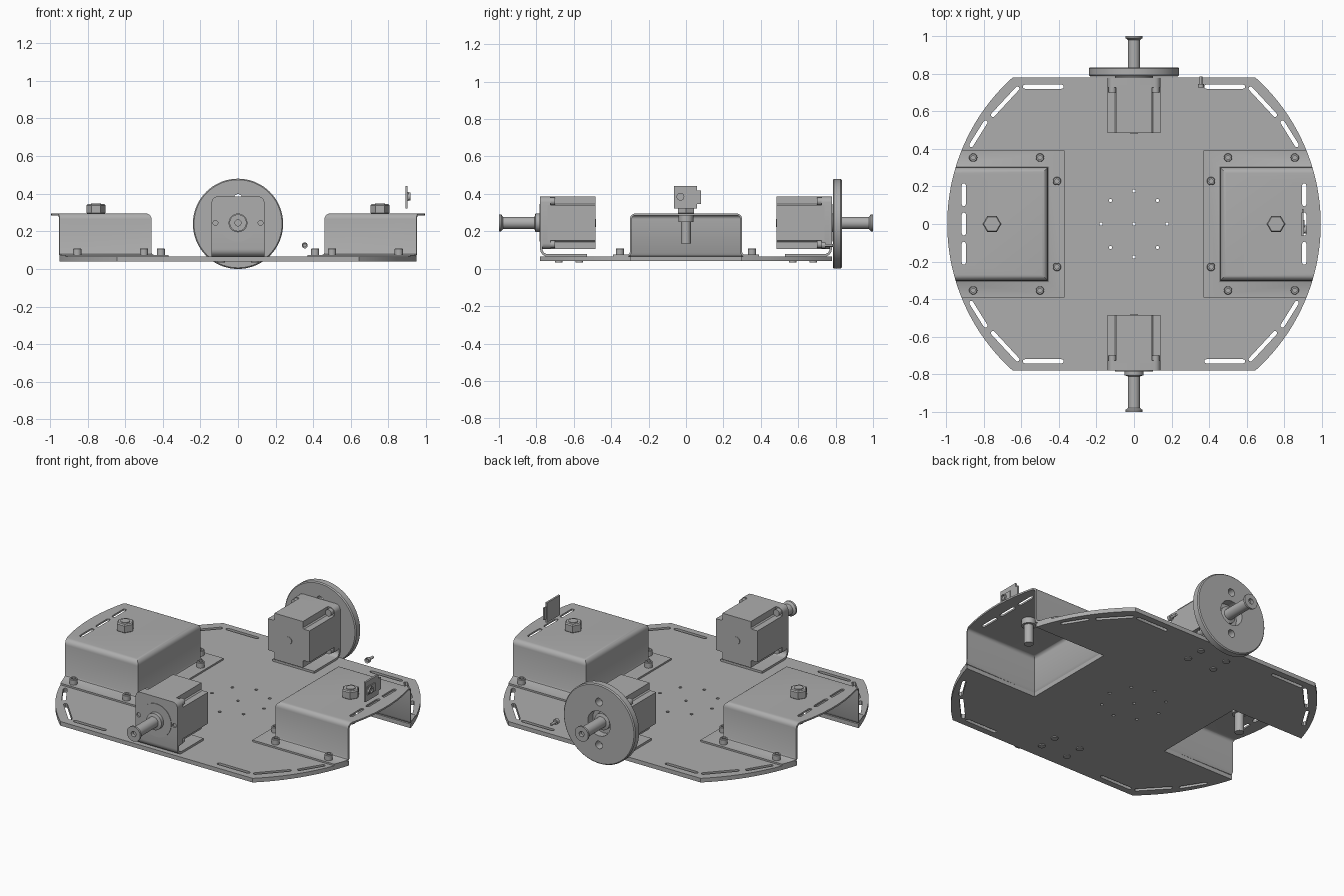
import bpy, bmesh
from math import sin, cos, pi, asin

if "Cube" in bpy.data.objects:
    bpy.data.objects.remove(bpy.data.objects["Cube"])

grey = bpy.data.materials.new("brushed grey metal")
grey.use_nodes = True
shade = (0.42, 0.42, 0.42, 1)
grey.diffuse_color = shade
grey.node_tree.nodes["Principled BSDF"].inputs["Base Color"].default_value = shade

AXES = {"x": lambda u, v, w: (w, u, v),
        "y": lambda u, v, w: (u, w, v),
        "z": lambda u, v, w: (u, v, w)}
made = []


def finish(name, bm):
    mesh = bpy.data.meshes.new(name)
    bm.to_mesh(mesh)
    bm.free()
    mesh.materials.append(grey)
    obj = bpy.data.objects.new(name, mesh)
    bpy.context.collection.objects.link(obj)
    made.append(obj)
    return obj


def build(name, *solids):
    """Loft each solid (a list of rings) into a closed shell."""
    bm = bmesh.new()
    for rings in solids:
        loops = [[bm.verts.new(p) for p in ring] for ring in rings]
        n = len(loops[0])
        for a, b in zip(loops, loops[1:]):
            for i in range(n):
                j = (i + 1) % n
                bm.faces.new((a[i], a[j], b[j], b[i]))
        bm.faces.new(loops[0])
        bm.faces.new(loops[-1])
    bmesh.ops.recalc_face_normals(bm, faces=bm.faces)
    return finish(name, bm)


def prism(pts, w0, w1, axis="z"):
    return [[AXES[axis](u, v, w) for u, v in pts] for w in (w0, w1)]


def lathe(profile, centre, axis="z", sides=32):
    cu, cv = centre
    return [[AXES[axis](cu + r * cos(2 * pi * i / sides), cv + r * sin(2 * pi * i / sides), w)
             for i in range(sides)] for r, w in profile]


def rod(r, w0, w1, centre, axis="z", sides=32):
    return lathe([(r, w0), (r, w1)], centre, axis, sides)


def rect(u0, u1, v0, v1):
    return [(u0, v0), (u1, v0), (u1, v1), (u0, v1)]


def rounded(u0, u1, v0, v1, r):
    corners = [(u1 - r, v1 - r), (u0 + r, v1 - r), (u0 + r, v0 + r), (u1 - r, v0 + r)]
    return [(cu + r * cos(a), cv + r * sin(a)) for q, (cu, cv) in enumerate(corners)
            for a in [(q + k / 5) * pi / 2 for k in range(6)]]


def slot(p, q, w0, w1, r=0.011):
    """Prism with rounded ends running from p to q."""
    dx, dy = q[0] - p[0], q[1] - p[1]
    length = (dx * dx + dy * dy) ** 0.5
    dx, dy = dx / length, dy / length
    pts = []
    for (cx, cy), s in ((q, 1), (p, -1)):
        for k in range(7):
            a = -pi / 2 + k * pi / 6
            along, side = s * r * cos(a), s * r * sin(a)
            pts.append((cx + along * dx - side * dy, cy + along * dy + side * dx))
    return prism(pts, w0, w1)


def modify(obj, kind, **settings):
    mod = obj.modifiers.new(kind, kind)
    for key, value in settings.items():
        setattr(mod, key, value)
    bpy.context.view_layer.objects.active = obj
    bpy.ops.object.modifier_apply(modifier=mod.name)


def boolean(obj, mode, *solids):
    cutter = build("cutter", *solids)
    cutter.hide_render = True
    modify(obj, "BOOLEAN", operation=mode, object=cutter, solver="EXACT")
    made.remove(cutter)
    bpy.data.objects.remove(cutter)


def opposite(obj, name):
    """Copy a part to the other side by a half turn about the centre."""
    twin = obj.copy()
    twin.data = obj.data.copy()
    twin.name = name
    twin.rotation_euler.z = pi
    bpy.context.collection.objects.link(twin)
    made.append(twin)


# Base plate: straight front and back, arced sides, open wheel bays
HALF_Y, ARC_R, ARC_X = 0.78, 1.047, -0.054
limit = asin(HALF_Y / ARC_R)
arc = [(ARC_X + ARC_R * cos(a), ARC_R * sin(a))
       for a in [limit * (k / 20 - 1) for k in range(41)]]
outline = arc + [(-x, -y) for x, y in arc]
plate = build("base_plate", prism(outline, 0.04, 0.065))
cuts = []
for sx in (1, -1):
    cuts.append(prism(rect(*sorted((sx * 0.465, sx * 1.2)), -0.295, 0.295), 0, 0.2))
    for sy in (1, -1):
        for p, q in (((0.385, 0.73), (0.58, 0.73)), ((0.62, 0.72), (0.75, 0.58)),
                     ((0.79, 0.54), (0.865, 0.42))):
            cuts.append(slot((sx * p[0], sy * p[1]), (sx * q[0], sy * q[1]), 0, 0.2))
        cuts.append(rod(0.009, 0, 0.2, (sx * 0.125, sy * 0.125), sides=12))
    cuts.append(rod(0.009, 0, 0.2, (sx * 0.175, 0), sides=12))
    cuts.append(rod(0.009, 0, 0.2, (0, sx * 0.175), sides=12))
cuts.append(rod(0.009, 0, 0.2, (0, 0), sides=12))
boolean(plate, "DIFFERENCE", *cuts)

# Folded sheet cover: mitred flange, walls and top as offset rings
fold = [(0.09, 0.075), (0.012, 0.075), (0.004, 0.079), (0, 0.088)]
fold += [(-0.03 + 0.03 * cos(a), 0.265 + 0.03 * sin(a)) for a in [k * pi / 12 for k in range(7)]]
bm = bmesh.new()
rows = []
for d, z in fold:
    x, y = 0.46 - d, 0.3 + d
    rows.append([bm.verts.new(p) for p in ((1.2, y, z), (x, y, z), (x, -y, z), (1.2, -y, z))])
for a, b in zip(rows, rows[1:]):
    for i in range(3):
        bm.faces.new((a[i], a[i + 1], b[i + 1], b[i]))
top = bm.faces.new(rows[-1])
bmesh.ops.recalc_face_normals(bm, faces=bm.faces)
top.normal_update()
if top.normal.z < 0:
    bmesh.ops.reverse_faces(bm, faces=bm.faces)
cover = finish("left_cover", bm)
modify(cover, "SOLIDIFY", thickness=0.01, offset=-1, use_even_offset=True)
boolean(cover, "INTERSECT", prism(outline, 0, 1))
boolean(cover, "DIFFERENCE",
        *[slot((0.905, y - 0.05), (0.905, y + 0.05), 0.2, 0.4) for y in (-0.155, 0, 0.155)])
opposite(cover, "right_cover")

# Socket screws on the flanges
screws = []
for sy in (1, -1):
    for x, y in ((0.855, 0.353), (0.5, 0.353), (0.41, 0.228)):
        screws.append(lathe([(0.022, 0.07), (0.022, 0.105), (0.019, 0.109), (0.011, 0.109),
                             (0.011, 0.092)], (x, sy * y), sides=20))
opposite(build("left_cover_screws", *screws), "right_cover_screws")

# Bolt through each cover with a hex nut on top
bolt = build("left_cover_bolt",
             lathe([(0.044, 0.292), (0.05, 0.298), (0.05, 0.338), (0.044, 0.345)], (0.755, 0), sides=6),
             rod(0.026, 0.135, 0.349, (0.755, 0)),
             rod(0.04, 0.25, 0.29, (0.755, 0)))
opposite(bolt, "right_cover_bolt")

# Motor: rounded front flange, body with notched corners
AXLE = 0.245
h, n = 0.14, 0.045
quarter = [(h, h - n), (h - 0.038, h - n), (h - n, h - 0.038), (h - n, h)]
section = []
for q in range(4):
    for u, v in quarter:
        for _ in range(q):
            u, v = -v, u
        section.append((u, v + AXLE))
face = rounded(-h, h, AXLE - h, AXLE + h, 0.03)
motor = build("front_motor",
              prism(section, -0.74, -0.485, "y"),
              prism(face, -0.768, -0.725, "y"),
              rod(0.022, -0.49, -0.482, (0, AXLE), "y", 20))
opposite(motor, "back_motor")
studs = [rod(0.02, -0.725, -0.7, (sx * 0.115, AXLE + sz * 0.115), "y", 16)
         for sx in (1, -1) for sz in (1, -1)]
opposite(build("front_motor_screws", *studs), "back_motor_screws")

# Bent bracket holding the motor to the plate
bend = [(-0.74 - 0.04 * sin(a), 0.105 - 0.04 * cos(a)) for a in [k * pi / 12 for k in range(7)]]
inner = [(-0.74 - 0.027 * sin(a), 0.105 - 0.027 * cos(a)) for a in [k * pi / 12 for k in range(7)]]
profile = ([(-0.53, 0.065)] + bend + [(-0.78, 0.2), (-0.767, 0.2)] + inner[::-1] + [(-0.53, 0.078)])
bracket = build("front_motor_bracket", prism(profile, -h, h, "x"))
panel = build("front_bracket_face", prism(
    [(-h, 0.2), (h, 0.2)] + rounded(-h, h, 0.2, AXLE + h, 0.03)[:12], -0.78, -0.767, "y"))
boolean(panel, "DIFFERENCE", *[rod(0.013, -0.9, -0.772, (s * 0.12, AXLE), "y", 16) for s in (1, -1)])
opposite(bracket, "back_motor_bracket")
opposite(panel, "back_bracket_face")
opposite(build("front_pilot_ring", rod(0.1, -0.783, -0.77, (0, AXLE), "y", 40)), "back_pilot_ring")

# Screw heads under the plate
heads = [rod(0.02, 0.034, 0.045, (sx * 0.09, y), sides=16) for sx in (1, -1) for y in (-0.57, -0.68)]
opposite(build("front_bracket_screws", *heads), "back_bracket_screws")

# Shaft with collar and flared, drilled end
shaft = build("front_shaft", lathe(
    [(0.05, -0.775), (0.05, -0.805), (0.032, -0.81), (0.032, -0.978), (0.045, -0.988),
     (0.045, -1), (0.016, -1), (0.016, -0.98)], (0, AXLE), "y"))
opposite(shaft, "back_shaft")

# Wheel disc on the back motor
wheel = build("back_wheel", lathe(
    [(0.234, 0.785), (0.24, 0.791), (0.24, 0.827), (0.234, 0.833)], (0, 0.24), "y", 72))
boolean(wheel, "DIFFERENCE",
        rod(0.075, 0.7, 0.9, (0, AXLE), "y"),
        *[rod(0.023, 0.7, 0.9, (0, AXLE + s * 0.13), "y", 20) for s in (1, -1)])

# Sensor board above the left cover
build("sensor_board",
      prism(rect(-0.065, 0.06, 0.322, 0.442), 0.89, 0.901, "x"),
      prism(rect(0.055, 0.08, 0.345, 0.418), 0.892, 0.901, "x"),
      prism(rect(-0.05, 0.02, 0.36, 0.41), 0.9, 0.907, "x"),
      lathe([(0.021, 0.905), (0.021, 0.916), (0.014, 0.916), (0.014, 0.908)], (-0.03, 0.385), "x", 20))

# Loose screw beside the back motor
build("small_screw", lathe(
    [(0.009, 0.73), (0.016, 0.725), (0.016, 0.745), (0.008, 0.745), (0.008, 0.785)],
    (0.355, 0.125), "y", 16))

# Smooth curved surfaces, keeping folds and rims crisp
bpy.ops.object.select_all(action="DESELECT")
for obj in made:
    obj.select_set(True)
bpy.context.view_layer.objects.active = plate
bpy.ops.object.shade_smooth_by_angle()
